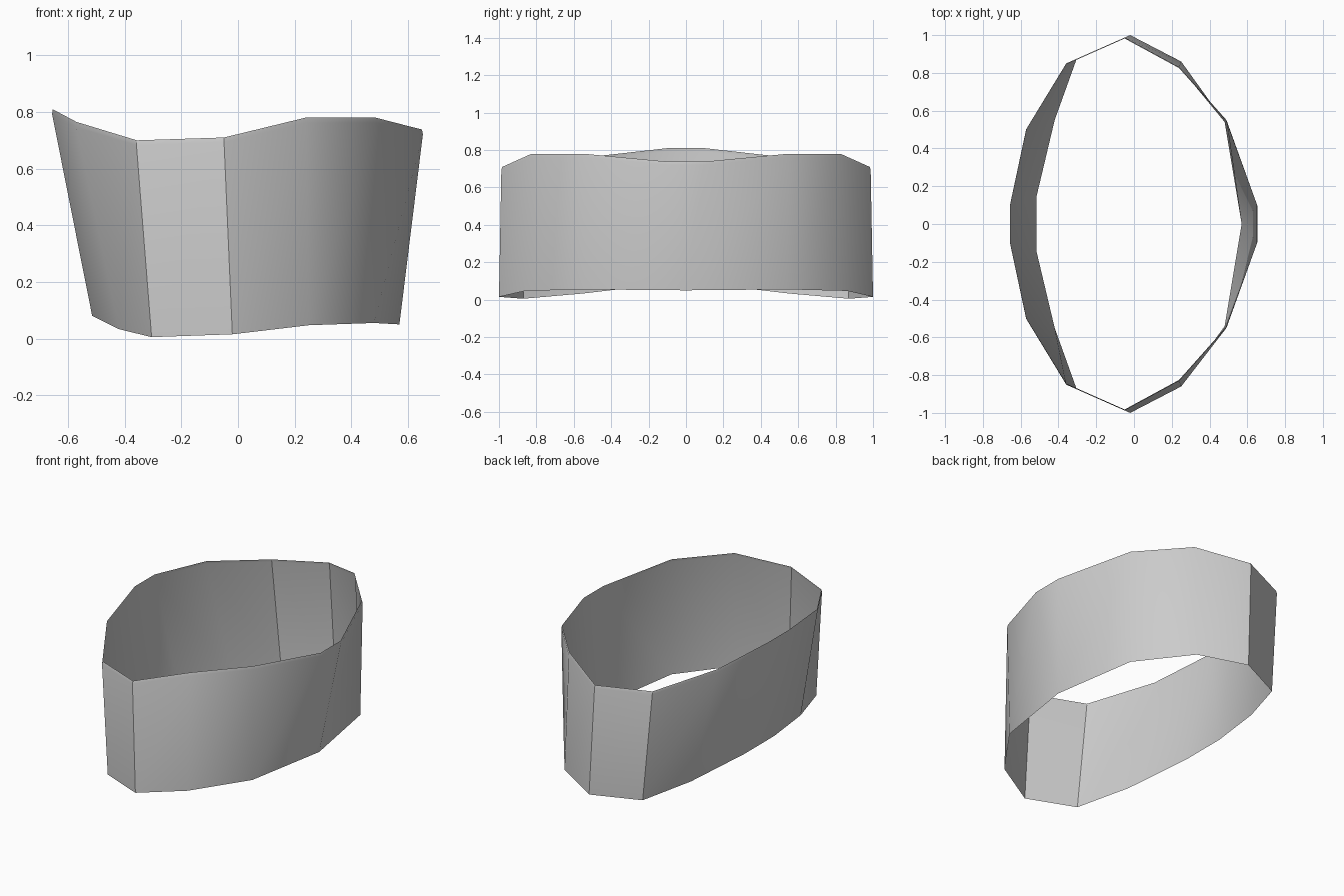
import bpy, bmesh, math
from mathutils import Vector

cube = bpy.data.objects.get("Cube")
if cube:
    bpy.data.objects.remove(cube, do_unlink=True)

# Front half of each rim, running from -x to +x
TOP = [(-.66, -.10, .81), (-.575, -.50, .765), (-.36, -.85, .70), (-.05, -.987, .71),
       (.24, -.83, .78), (.49, -.55, .78), (.655, -.10, .738)]
BOTTOM = [(-.515, -.15, .08), (-.42, -.55, .033), (-.305, -.87, .005), (-.02, -1, .015),
          (.25, -.86, .047), (.48, -.54, .055), (.57, 0, .05)]


def full_ring(half):
    """Close a half rim by mirroring it across y = 0."""
    return [Vector(p) for p in half] + [Vector((x, -y, z)) for x, y, z in reversed(half)]


# Three rings: lower edge, shoulder just below the rim, slightly inset rim
bottom, top = full_ring(BOTTOM), full_ring(TOP)
shoulder = [t.lerp(b, .025) for t, b in zip(top, bottom)]
rim = [Vector((t.x * .992, t.y * .995, t.z)) for t in top]

bm = bmesh.new()
rings = [[bm.verts.new(p) for p in ring] for ring in (bottom, shoulder, rim)]
for low, high in zip(rings, rings[1:]):
    for i in range(len(low)):
        j = (i + 1) % len(low)
        bm.faces.new((low[i], low[j], high[j], high[i]))

# The two centre points of the lower right edge become one
bmesh.ops.remove_doubles(bm, verts=bm.verts[:], dist=.0005)
mesh = bpy.data.meshes.new("band")
bm.to_mesh(mesh)
bm.free()

band = bpy.data.objects.new("band", mesh)
bpy.context.collection.objects.link(band)

# Plain grey surface
grey = bpy.data.materials.new("light grey")
grey.use_nodes = True
grey.diffuse_color = (.6, .6, .6, 1)
shader = next(n for n in grey.node_tree.nodes if n.type == 'BSDF_PRINCIPLED')
shader.inputs["Base Color"].default_value = (.6, .6, .6, 1)
mesh.materials.append(grey)

# Smooth sides with crisp edges around the flat end panels
bpy.ops.object.select_all(action='DESELECT')
band.select_set(True)
bpy.context.view_layer.objects.active = band
bpy.ops.object.shade_smooth_by_angle(angle=math.radians(30))
